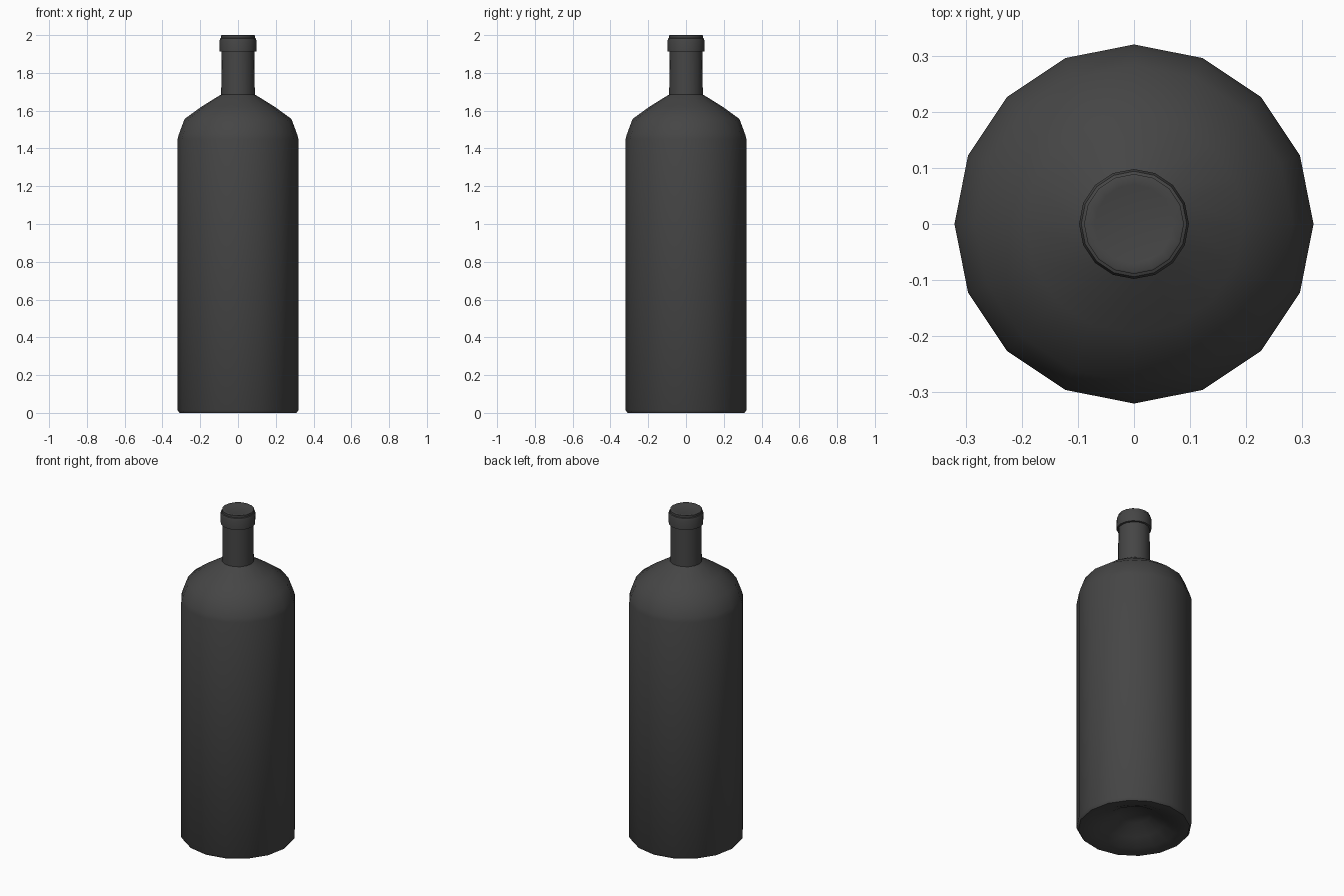
import bpy, bmesh, math

if "Cube" in bpy.data.objects:
    bpy.data.objects.remove(bpy.data.objects["Cube"])

SIDES = 16


def lathe(name, profile, colour):
    """Revolve an (r, z) profile, listed from the bottom centre to the top centre."""
    bm = bmesh.new()
    rings = []
    for r, z in profile:
        if r == 0:
            rings.append([bm.verts.new((0, 0, z))] * SIDES)
        else:
            rings.append([bm.verts.new((r * math.cos(2 * math.pi * i / SIDES),
                                        r * math.sin(2 * math.pi * i / SIDES), z))
                          for i in range(SIDES)])
    for low, high in zip(rings, rings[1:]):
        for i in range(SIDES):
            j = (i + 1) % SIDES
            corners = [low[i], low[j], high[j], high[i]]
            bm.faces.new(list(dict.fromkeys(corners)))
    bmesh.ops.recalc_face_normals(bm, faces=bm.faces)
    mesh = bpy.data.meshes.new(name)
    bm.to_mesh(mesh)
    bm.free()
    obj = bpy.data.objects.new(name, mesh)
    bpy.context.collection.objects.link(obj)
    mat = bpy.data.materials.new(name + "_glass")
    mat.diffuse_color = colour
    mat.use_nodes = True
    mat.node_tree.nodes["Principled BSDF"].inputs["Base Color"].default_value = mat.diffuse_color
    mesh.materials.append(mat)
    bpy.ops.object.select_all(action='DESELECT')
    obj.select_set(True)
    bpy.context.view_layer.objects.active = obj
    bpy.ops.object.shade_smooth_by_angle(angle=math.radians(50))
    return obj


# hollowed base, body, shoulder, neck, lip ring and closed mouth
punt = [(0, 0.10), (0.09, 0.085), (0.17, 0.04), (0.24, 0.01), (0.29, 0)]
body = [(0.31, 0), (0.32, 0.015), (0.32, 1.45)]
shoulder = [(0.313, 1.475), (0.283, 1.556), (0.195, 1.62), (0.105, 1.676)]
neck = [(0.089, 1.685), (0.087, 1.912)]
lip = [(0.097, 1.914), (0.098, 1.97), (0.094, 1.983), (0.089, 1.985), (0.089, 1.998)]
mouth = [(0.086, 2.0), (0.07, 1.996), (0, 1.996)]

lathe("bottle", punt + body + shoulder + neck + lip + mouth, (0.06, 0.06, 0.06, 1))
